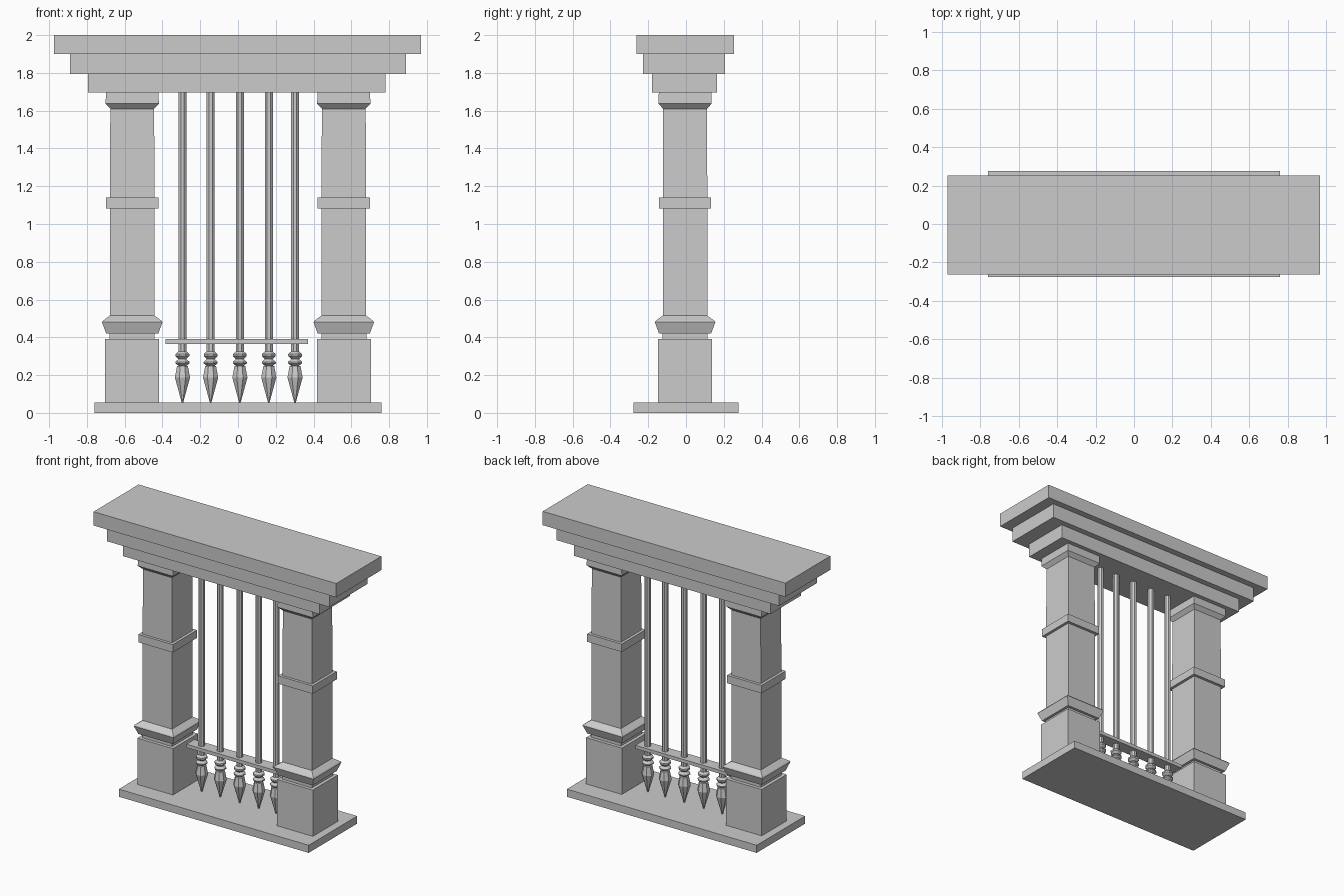
import bpy, bmesh, math

if "Cube" in bpy.data.objects:
    bpy.data.objects.remove(bpy.data.objects["Cube"])


def add_object(name, bm):
    bmesh.ops.recalc_face_normals(bm, faces=bm.faces)
    mesh = bpy.data.meshes.new(name)
    bm.to_mesh(mesh)
    bm.free()
    obj = bpy.data.objects.new(name, mesh)
    bpy.context.collection.objects.link(obj)
    return obj


def box(name, x0, x1, y0, y1, z0, z1):
    bm = bmesh.new()
    bmesh.ops.create_cube(bm, size=1)
    for v in bm.verts:
        v.co = ((x0 + x1) / 2 + v.co.x * (x1 - x0),
                (y0 + y1) / 2 + v.co.y * (y1 - y0),
                (z0 + z1) / 2 + v.co.z * (z1 - z0))
    return add_object(name, bm)


def stack(name, profile, sides, x, y):
    """Closed solid of stacked polygon rings; profile = (apothem, z)."""
    bm = bmesh.new()
    rings = []
    for r, z in profile:
        R = r / math.cos(math.pi / sides)
        rings.append([bm.verts.new((x + R * math.cos((i + 0.5) * math.tau / sides),
                                    y + R * math.sin((i + 0.5) * math.tau / sides), z))
                      for i in range(sides)])
    for a, b in zip(rings, rings[1:]):
        for i in range(sides):
            j = (i + 1) % sides
            bm.faces.new((a[i], a[j], b[j], b[i]))
    bm.faces.new(rings[0][::-1])
    bm.faces.new(rings[-1])
    return add_object(name, bm)


# Base slab and stepped cornice
box("base_slab", -0.76, 0.76, -0.277, 0.277, 0, 0.055)
box("cornice_lower", -0.793, 0.78, -0.18, 0.165, 1.695, 1.795)
box("cornice_middle", -0.89, 0.89, -0.227, 0.207, 1.795, 1.9)
box("cornice_top", -0.973, 0.97, -0.262, 0.253, 1.9, 2.0)

# Square columns: plinth, flared base moulding, shaft with band, capital
column = [(0.143, 0.055), (0.143, 0.39), (0.119, 0.39), (0.119, 0.42),
          (0.138, 0.42), (0.16, 0.48), (0.155, 0.488), (0.118, 0.515),
          (0.118, 1.083), (0.138, 1.083), (0.138, 1.14), (0.118, 1.14),
          (0.116, 1.61), (0.141, 1.637), (0.139, 1.695)]
for side, sx in (("left", -1), ("right", 1)):
    stack(side + "_column", column, 4, sx * 0.56, -0.005)

# Grille: cross rail, bars and turned spear ends
box("grille_rail", -0.385, 0.37, -0.04, 0.05, 0.365, 0.39)
spear = [(0.004, 0.055), (0.04, 0.187), (0.029, 0.247), (0.021, 0.25),
         (0.037, 0.262), (0.037, 0.27), (0.021, 0.285), (0.036, 0.3),
         (0.036, 0.312), (0.021, 0.325), (0.021, 1.7)]
for i, x in enumerate((-0.294, -0.145, 0.01, 0.163, 0.302)):
    stack(f"grille_bar_{i + 1}", spear, 8, x, 0.005)
